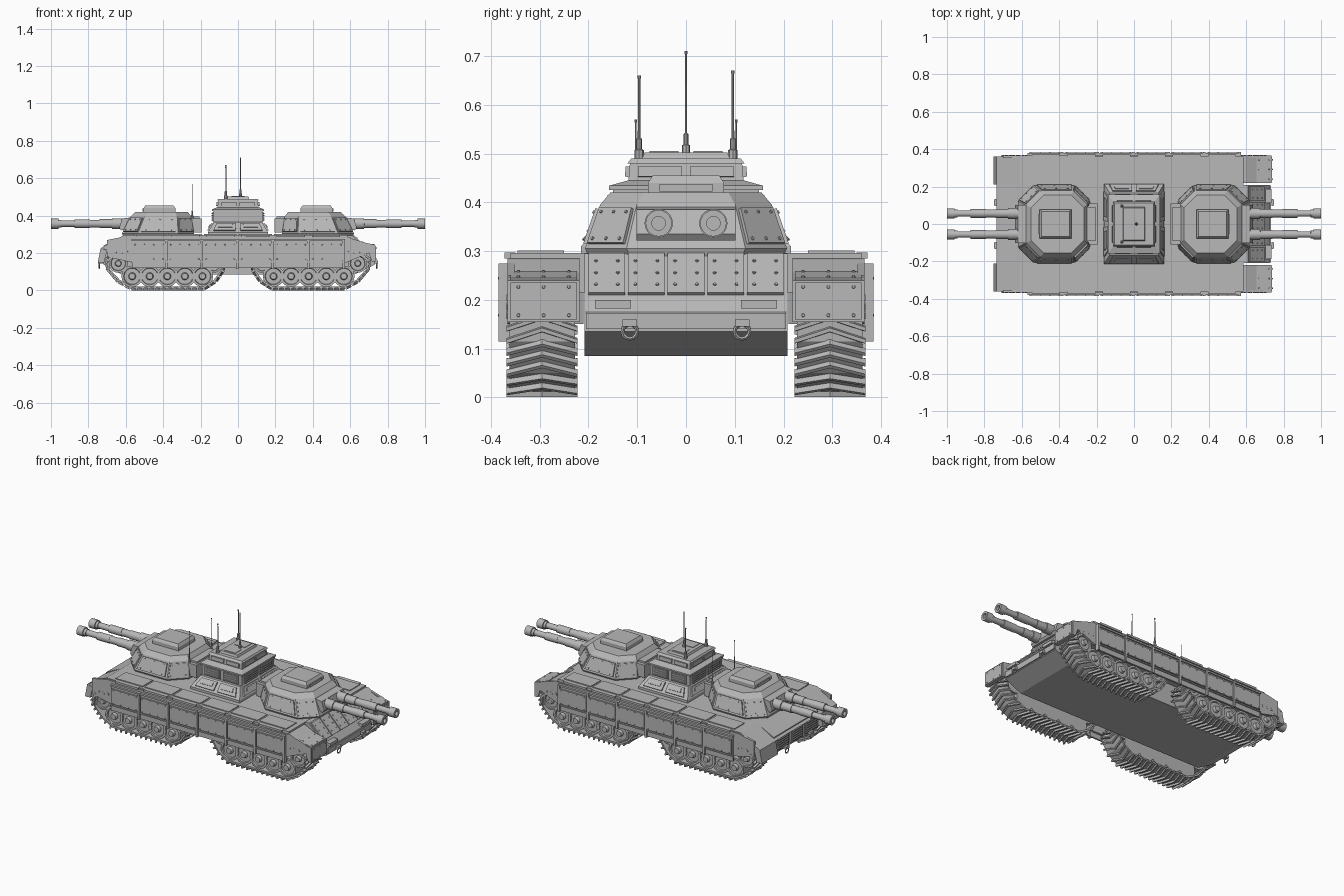
import bpy, bmesh, math
from mathutils import Vector, Matrix

cube = bpy.data.objects.get("Cube")
if cube:
    bpy.data.objects.remove(cube)

grey = bpy.data.materials.new("armour_grey")
grey.use_nodes = True
GREY = (0.48, 0.48, 0.48, 1)
grey.diffuse_color = GREY
grey.node_tree.nodes["Principled BSDF"].inputs["Base Color"].default_value = GREY


def finish(name, bm, mirror="", smooth=False):
    """Turn a bmesh into an object, mirrored over the given world axes."""
    bmesh.ops.recalc_face_normals(bm, faces=bm.faces)
    me = bpy.data.meshes.new(name)
    bm.to_mesh(me)
    bm.free()
    me.materials.append(grey)
    ob = bpy.data.objects.new(name, me)
    bpy.context.scene.collection.objects.link(ob)
    if mirror:
        mod = ob.modifiers.new("Mirror", "MIRROR")
        mod.use_axis = ["X" in mirror, "Y" in mirror, False]
        mod.use_mirror_merge = False
    if smooth:
        bpy.ops.object.select_all(action="DESELECT")
        ob.select_set(True)
        bpy.context.view_layer.objects.active = ob
        bpy.ops.object.shade_smooth_by_angle(angle=math.radians(40))
    return ob


def loft(bm, rings, closed=False):
    """Skin rings of points; cap the ends unless the loft closes on itself."""
    vs = [[bm.verts.new(p) for p in r] for r in rings]
    n = len(vs[0])
    for a, b in zip(vs, vs[1:] + vs[:1] if closed else vs[1:]):
        for i in range(n):
            j = (i + 1) % n
            bm.faces.new((a[i], a[j], b[j], b[i]))
    if not closed:
        bm.faces.new(vs[0])
        bm.faces.new(vs[-1])


def box(bm, x0, x1, y0, y1, z0, z1):
    loft(bm, [[(x0, y0, z), (x1, y0, z), (x1, y1, z), (x0, y1, z)] for z in (z0, z1)])


def prism(bm, pts, y0, y1):
    loft(bm, [[(x, y, z) for x, z in pts] for y in (y0, y1)])


def rod(bm, p, axis, stations, n=16):
    """Turned shape: stations are (distance along axis, radius)."""
    q = Vector(axis).to_track_quat("Z", "Y")
    turn = [math.tau * i / n for i in range(n)]
    loft(bm, [[Vector(p) + q @ Vector((r * math.cos(a), r * math.sin(a), d)) for a in turn]
              for d, r in stations])


def plate(bm, quad, u0, u1, v0, v1, h=0.006, rivets=()):
    """Raised plate on part of a quad, with rivets at (u, v) of the plate."""
    a, b, c, d = [Vector(p) for p in quad]
    n = (b - a).cross(d - a).normalized()

    def at(u, v):
        return a.lerp(b, u).lerp(d.lerp(c, u), v)
    base = [at(u0, v0), at(u1, v0), at(u1, v1), at(u0, v1)]
    loft(bm, [[p - n * 0.002 for p in base], [p + n * h for p in base]])
    for u, v in rivets:
        p = at(u0 + (u1 - u0) * u, v0 + (v1 - v0) * v) + n * h
        rod(bm, p, n, [(-0.001, 0.004), (0.003, 0.003)], 6)


def grid(nu, nv, m=0.12):
    return [(m + (1 - 2 * m) * i / (nu - 1), m + (1 - 2 * m) * j / (nv - 1))
            for i in range(nu) for j in range(nv)]


# Lower hull tub with glacis
bm = bmesh.new()
prism(bm, [(-.62, .085), (.62, .085), (.725, .135), (.725, .175), (.70, .205),
           (.61, .295), (-.61, .295), (-.72, .24), (-.72, .14)], -.208, .208)
finish("hull", bm)

# Wide deck over the tracks, sloping at the rear
bm = bmesh.new()
prism(bm, [(-.735, .225), (-.61, .296), (.585, .296), (.585, .215), (-.69, .215)], -.36, .36)
prism(bm, [(-.735, .225), (-.70, .215), (-.715, .15), (-.75, .15)], .21, .36)
prism(bm, [(-.735, .225), (-.70, .215), (-.715, .15), (-.75, .15)], -.36, -.21)
finish("deck", bm)

# Deck panels and edge rails
bm = bmesh.new()
for i in range(6):
    x = -.565 + .188 * i
    box(bm, x + .006, x + .182, .25, .345, .29, .301)
    box(bm, x + .02, x + .17, .35, .372, .285, .297)
finish("deck_panels", bm, "Y")

# Front fenders with riveted noses
bm = bmesh.new()
prism(bm, [(.585, .285), (.60, .283), (.655, .256), (.735, .24), (.735, .155),
           (.715, .155), (.70, .20), (.585, .22)], .218, .366)
plate(bm, [(.735, .218, .155), (.735, .366, .155), (.735, .366, .24), (.735, .218, .24)],
      .04, .96, .05, .95, .004, grid(3, 2))
plate(bm, [(.735, .218, .24), (.735, .366, .24), (.655, .366, .256), (.655, .218, .256)],
      .04, .96, .05, .95, .004, grid(3, 2))
finish("front_fender", bm, "Y")

# Side skirts: six framed panels
bm = bmesh.new()
prism(bm, [(-.70, .27), (-.60, .29), (.60, .28), (.70, .25), (.70, .20), (.58, .15),
           (-.57, .15), (-.70, .18)], .352, .366)
for i in range(6):
    x = -.568 + .19 * i
    quad = [(x + .186, .366, .12), (x, .366, .12), (x, .366, .262), (x + .186, .366, .262)]
    plate(bm, quad, 0, 1, 0, 1, .008)
    plate(bm, [Vector(p) + Vector((0, .008, 0)) for p in quad], .03, .97, .30, .92, .008,
          grid(4, 2, .07))
    box(bm, x + .178, x + .19, .36, .384, .115, .275)
box(bm, -.57, .57, .36, .38, .264, .274)
box(bm, -.57, .57, .36, .38, .15, .157)
finish("side_skirt", bm, "Y")

# Glacis plates, lower plate, headlight blocks
bm = bmesh.new()
glacis = [(.70, -.208, .205), (.70, .208, .205), (.61, .208, .295), (.61, -.208, .295)]
for i in range(5):
    plate(bm, glacis, .02 + .195 * i, .2 + .195 * i, .05, .95, .008, grid(2, 3, .2))
for y in (-.15, .15):
    box(bm, .70, .735, y - .037, y + .037, .182, .20)
box(bm, .71, .732, -.205, .205, .14, .173)
finish("front_plates", bm)

# Rear grilles
bm = bmesh.new()
rear = [(-.72, .208, .14), (-.72, -.208, .14), (-.72, -.208, .24), (-.72, .208, .24)]
for u in (.05, .37, .69):
    plate(bm, rear, u, u + .26, .12, .88, .008)
    for k in range(5):
        plate(bm, rear, u + .02, u + .24, .2 + .13 * k, .26 + .13 * k, .014)
finish("rear_grilles", bm)

# Towing rings at both ends
bm = bmesh.new()
ring = []
for i in range(12):
    a = math.tau * i / 12
    c = Vector((.742, .115 + .015 * math.cos(a), .135 + .015 * math.sin(a)))
    out = Vector((0, math.cos(a), math.sin(a))) * .004
    ring.append([c + out, c + Vector((.004, 0, 0)), c - out, c - Vector((.004, 0, 0))])
loft(bm, ring, True)
box(bm, .72, .748, .10, .13, .145, .16)
finish("tow_ring", bm, "XY")

# Tracks: linked belt with chevron treads
loop = [(.18, .012), (.57, .012), (.64, .05), (.695, .115), (.70, .165), (.66, .20),
        (.13, .20), (.085, .165), (.08, .11), (.12, .05)]
path = [Vector((x, 0, z)) for x, z in loop]
mid = Vector((.39, 0, .1))
bm = bmesh.new()
belt = []
for p in path:
    inner = mid + Vector(((p.x - mid.x) * .965, 0, (p.z - mid.z) * .88))
    belt.append([(p.x, .228, p.z), (p.x, .362, p.z), (inner.x, .362, inner.z), (inner.x, .228, inner.z)])
loft(bm, belt, True)
for p, q in zip(path, path[1:] + path[:1]):
    t = (q - p).normalized()
    nrm = Vector((t.z, 0, -t.x))
    count = max(1, round((q - p).length / .032))
    for k in range(count):
        c = p.lerp(q, (k + .5) / count)
        for y0, y1 in ((.222, .295), (.368, .295)):
            e0 = Vector((c.x, y0, c.z)) - t * .012
            e1 = Vector((c.x, y1, c.z)) + t * .012
            loft(bm, [[e - t * .006 - nrm * .002, e + t * .006 - nrm * .002,
                       e + t * .004 + nrm * .011, e - t * .004 + nrm * .011] for e in (e0, e1)])
finish("track", bm, "XY")

# Road wheels, sprockets and hubs
bm = bmesh.new()
wheels = [(.19 + .094 * i, .076, .057) for i in range(5)] + [(.64, .145, .05), (.13, .14, .045)]
for x, z, r in wheels:
    rod(bm, (x, .235, z), (0, 1, 0), [(0, r), (.115, r), (.115, r * .8), (.108, r * .75),
                                      (.108, r * .35), (.125, r * .28)], 20)
finish("road_wheels", bm, "XY", True)


# Turrets, one at each end
def octagon(x0, x1, hy, cut, z):
    return [(x0 + cut, -hy, z), (x1 - cut, -hy, z), (x1, -hy + cut, z), (x1, hy - cut, z),
            (x1 - cut, hy, z), (x0 + cut, hy, z), (x0, hy - cut, z), (x0, -hy + cut, z)]


bm = bmesh.new()
low, high = octagon(.235, .62, .207, .085, .305), octagon(.25, .575, .176, .075, .395)
top = octagon(.268, .55, .155, .068, .42)
loft(bm, [octagon(.24, .615, .2, .085, .29), low, high, top])
for i in range(8):
    if i not in (2, 6):
        j = (i + 1) % 8
        plate(bm, [low[i], low[j], high[j], high[i]], .06, .94, .1, .9, .007, grid(3, 2))
box(bm, .195, .26, -.11, .11, .31, .385)
box(bm, .205, .26, -.09, .09, .385, .395)
finish("turret", bm, "X")

bm = bmesh.new()
loft(bm, [[(.42 + s * w, t * h, z) for s, t in ((-1, -1), (1, -1), (1, 1), (-1, 1))]
          for w, h, z in ((.085, .078, .415), (.085, .078, .44), (.075, .068, .455))])
plate(bm, [(.505, -.078, .415), (.505, .078, .415), (.505, .078, .44), (.505, -.078, .44)],
      .15, .85, .3, .9, .006)
finish("turret_hatch", bm, "X")

# Gun mantlet and twin barrels
bm = bmesh.new()
prism(bm, [(.56, .325), (.625, .322), (.635, .335), (.62, .385), (.56, .392)], -.102, .102)
finish("gun_mantlet", bm, "X")
bm = bmesh.new()
rod(bm, (0, .056, .357), (1, 0, 0),
    [(.60, .029), (.675, .029), (.675, .024), (.74, .024), (.74, .021), (.79, .021), (.79, .023),
     (.875, .023), (.875, .017), (.945, .017), (.945, .021), (.96, .021), (.96, .027),
     (1.0, .027), (1.0, .014), (.97, .014)], 20)
finish("gun_barrel", bm, "XY", True)

# Command tower: stepped block with vision panels and grilles
bm = bmesh.new()


def rect(hx, hy, z):
    return [(-hx, -hy, z), (hx, -hy, z), (hx, hy, z), (-hx, hy, z)]


steps = [rect(.161, .215, .29), rect(.161, .215, .31), rect(.13, .165, .365), rect(.13, .15, .365),
         rect(.13, .15, .425), rect(.138, .158, .425), rect(.138, .158, .434), rect(.11, .118, .445),
         rect(.105, .115, .48), rect(.112, .12, .48), rect(.105, .112, .49), rect(.06, .09, .49),
         rect(.055, .085, .502)]
loft(bm, steps)
for i in range(4):
    j = (i + 1) % 4
    slope = [steps[1][i], steps[1][j], steps[2][j], steps[2][i]]
    wall = [steps[3][i], steps[3][j], steps[4][j], steps[4][i]]
    crown = [steps[7][i], steps[7][j], steps[8][j], steps[8][i]]
    for u in (.08, .54):
        plate(bm, slope, u, u + .38, .15, .85, .008)
        plate(bm, slope, u + .06, u + .32, .4, .7, .013)
        plate(bm, wall, u, u + .38, .08, .92, .006)
        for k in range(4):
            plate(bm, wall, u + .03, u + .35, .14 + .2 * k, .24 + .2 * k, .011)
        plate(bm, crown, u, u + .38, .2, .8, .008)
for y in (-.045, .045):
    box(bm, -.035, .035, y - .03, y + .03, .50, .505)
finish("command_tower", bm)

# Aerials on the tower roof and rear turret
bm = bmesh.new()
for x, y, z0, z1, r in ((-.065, -.096, .485, .66, .003), (-.065, .096, .485, .67, .003),
                        (.013, 0, .495, .71, .0025), (-.245, -.103, .38, .57, .0018),
                        (-.245, .103, .38, .57, .0018)):
    h = z1 - z0
    rod(bm, (x, y, z0), (0, 0, 1), [(0, r * 3.2), (.022, r * 3.2), (.024, r * 2), (.045, r * 2), (.047, r),
                                    (h - .006, r * .8), (h - .006, r * 1.2), (h, r * 1.2)], 8)
finish("aerials", bm)
